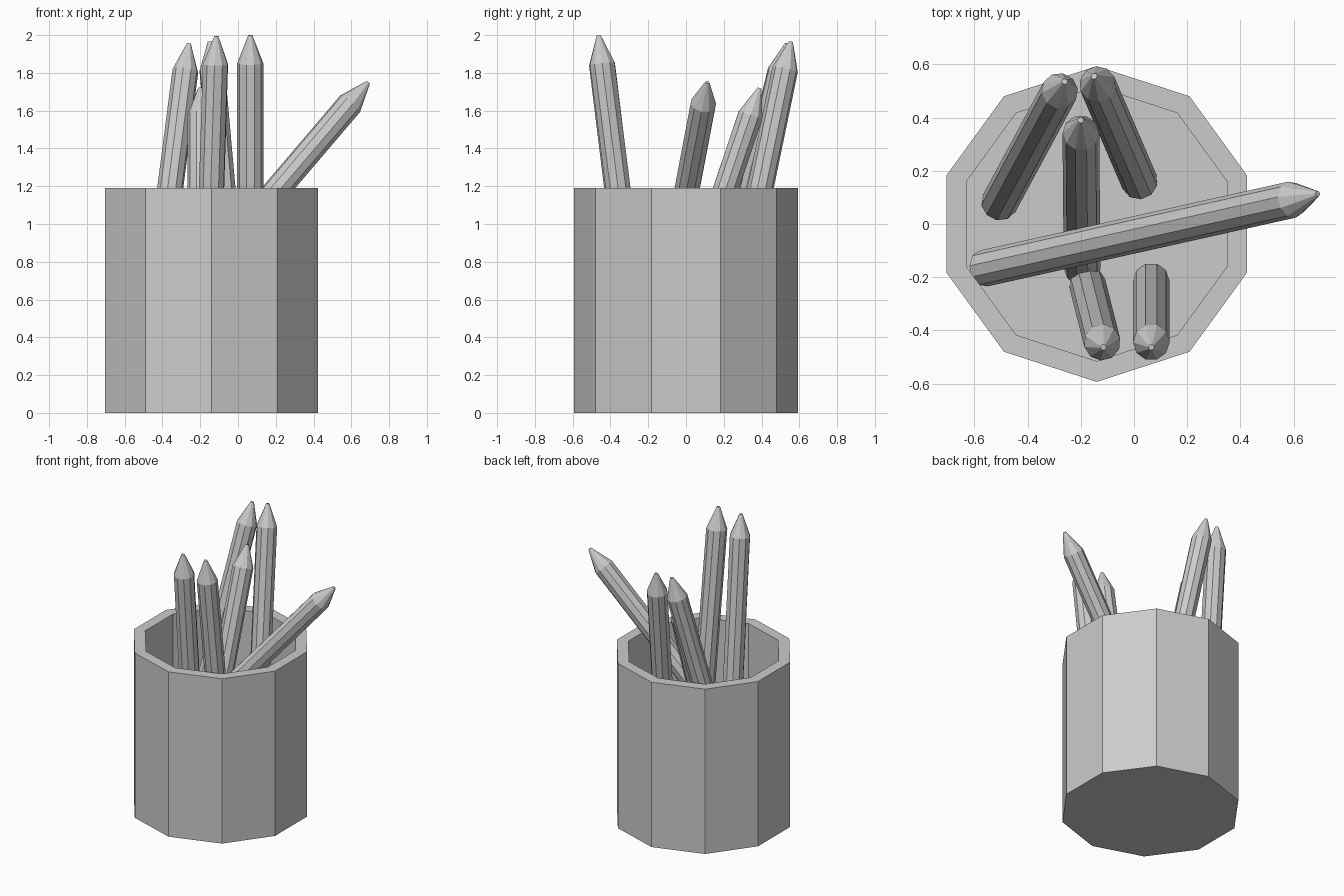
import bpy
from math import cos, sin, pi, radians
from mathutils import Vector

cube = bpy.data.objects.get("Cube")
if cube:
    bpy.data.objects.remove(cube, do_unlink=True)

grey = bpy.data.materials.new("light_grey")
grey.use_nodes = True
colour = (0.6, 0.6, 0.6, 1)
grey.diffuse_color = colour
grey.node_tree.nodes["Principled BSDF"].inputs["Base Color"].default_value = colour


def lathe(name, profile, sides, turn):
    """Flat-faced solid from (radius, height) rings, capped at both ends."""
    verts, faces = [], []
    for r, z in profile:
        for i in range(sides):
            a = turn + 2 * pi * i / sides
            verts.append((r * cos(a), r * sin(a), z))
    for k in range(len(profile) - 1):
        for i in range(sides):
            j = (i + 1) % sides
            low, high = k * sides, (k + 1) * sides
            faces.append((low + i, low + j, high + j, high + i))
    last = (len(profile) - 1) * sides
    faces.append(tuple(reversed(range(sides))))
    faces.append(tuple(range(last, last + sides)))
    mesh = bpy.data.meshes.new(name)
    mesh.from_pydata(verts, [], faces)
    mesh.materials.append(grey)
    obj = bpy.data.objects.new(name, mesh)
    bpy.context.collection.objects.link(obj)
    return obj


# Ten-sided cup: outer wall, rim, inner wall and floor
cup = lathe("cup", [(0.593, 0), (0.593, 1.19), (0.515, 1.19), (0.515, 0.05)], 10, pi / 2)
cup.location.x = -0.14


def pencil(name, base, tip):
    """Pencil with a blunt sharpened end, standing from base to tip."""
    base, tip = Vector(base), Vector(tip)
    axis = tip - base
    length = axis.length
    obj = lathe(name, [(0.069, 0), (0.069, length - 0.15), (0.011, length)], 10, 0)
    obj.location = base
    obj.rotation_euler = axis.to_track_quat("Z", "Y").to_euler()


pencil("front_left_pencil", (0.065, -0.215, 0.06), (0.065, -0.463, 2.0))
pencil("front_right_pencil", (-0.175, -0.225, 0.06), (-0.115, -0.463, 1.995))
pencil("middle_pencil", (-0.195, -0.165, 0.07), (-0.2, 0.39, 1.72))
pencil("back_right_pencil", (-0.505, 0.08, 0.06), (-0.26, 0.535, 1.955))
pencil("back_left_pencil", (0.02, 0.16, 0.06), (-0.15, 0.555, 1.965))
pencil("leaning_pencil", (-0.565, -0.167, 0.275), (0.69, 0.113, 1.75))
